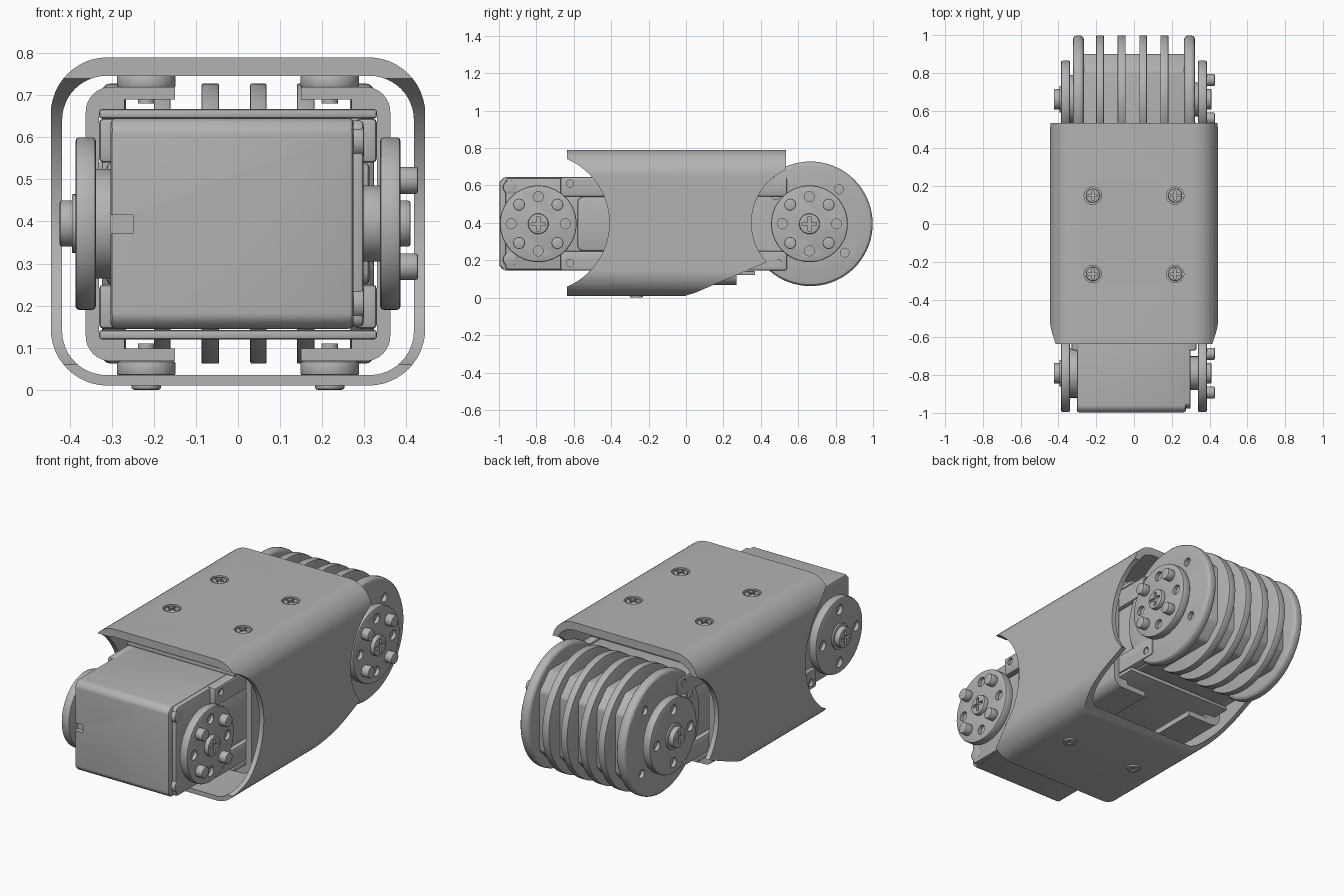
import bpy, bmesh, math

cube = bpy.data.objects.get("Cube")
if cube:
    bpy.data.objects.remove(cube, do_unlink=True)

GREY = (0.45, 0.45, 0.45, 1)
mat = bpy.data.materials.new("satin grey")
mat.use_nodes = True
mat.diffuse_color = GREY
mat.node_tree.nodes["Principled BSDF"].inputs["Base Color"].default_value = GREY
parts = []
MID = -0.065      # plane between the two actuators
AXLE = 0.395      # height of both axles


def circle(u, v, r, n=32):
    return [(u + r * math.cos(2 * math.pi * i / n), v + r * math.sin(2 * math.pi * i / n))
            for i in range(n)]


def ring(u, v, r, hole, count, start):
    """Several small circles set around a centre."""
    return [circle(u + r * math.cos(start + i * math.tau / count),
                   v + r * math.sin(start + i * math.tau / count), hole, 16) for i in range(count)]


def rect(u0, u1, v0, v1):
    return [(u0, v0), (u1, v0), (u1, v1), (u0, v1)]


def rounded(u0, u1, v0, v1, r, n=8):
    pts = []
    for k, (u, v) in enumerate([(u1 - r, v1 - r), (u0 + r, v1 - r), (u0 + r, v0 + r), (u1 - r, v0 + r)]):
        for i in range(n + 1):
            a = math.pi / 2 * (k + i / n)
            pts.append((u + r * math.cos(a), v + r * math.sin(a)))
    return pts


def apply(ob, mod):
    bpy.context.view_layer.objects.active = ob
    bpy.ops.object.modifier_apply(modifier=mod.name)


def prism(name, outlines, axis, lo, hi, bevel=0, segments=2, keep=True):
    """Extrude one or more outlines along an axis."""
    place = {"X": lambda u, v, w: (w, u, v), "Y": lambda u, v, w: (u, w, v),
             "Z": lambda u, v, w: (u, v, w)}[axis]
    bm = bmesh.new()
    for pts in outlines:
        a = [bm.verts.new(place(u, v, lo)) for u, v in pts]
        b = [bm.verts.new(place(u, v, hi)) for u, v in pts]
        bm.faces.new(a)
        bm.faces.new(b[::-1])
        for i in range(len(pts)):
            j = (i + 1) % len(pts)
            bm.faces.new((a[i], b[i], b[j], a[j]))
    bmesh.ops.recalc_face_normals(bm, faces=bm.faces)
    me = bpy.data.meshes.new(name)
    bm.to_mesh(me)
    bm.free()
    ob = bpy.data.objects.new(name, me)
    bpy.context.collection.objects.link(ob)
    me.materials.append(mat)
    if bevel:
        mod = ob.modifiers.new("bevel", "BEVEL")
        mod.width, mod.segments = bevel, segments
        mod.limit_method, mod.angle_limit = "ANGLE", math.radians(40)
        apply(ob, mod)
    if keep:
        parts.append(ob)
    return ob


def cut(ob, outlines, axis, lo, hi):
    cutter = prism("cutter", outlines, axis, lo, hi, keep=False)
    mod = ob.modifiers.new("cut", "BOOLEAN")
    mod.operation, mod.object, mod.solver = "DIFFERENCE", cutter, "EXACT"
    apply(ob, mod)
    bpy.data.objects.remove(cutter, do_unlink=True)


def cross_screw(name, u, v, axis, inner, outer, r):
    """Screw head with a cross slot in its outer face."""
    ob = prism(name, [circle(u, v, r)], axis, min(inner, outer), max(inner, outer), 0.006)
    way = 1 if outer > inner else -1
    lo, hi = sorted((outer - way * 0.012, outer + way * 0.02))
    for a, b in ((0.7 * r, 0.15 * r), (0.15 * r, 0.7 * r)):
        cut(ob, [rect(u - a, u + a, v - b, v + b)], axis, lo, hi)


# Outer sleeve with round cutaways at both ends and a sloping underside
shell = prism("outer_sleeve", [rounded(-0.445, 0.445, 0.01, 0.79, 0.135, 12)], "Y", -0.635, 0.535)
cut(shell, [rounded(-0.418, 0.418, 0.035, 0.746, 0.105, 12)], "Y", -0.8, 0.8)
cut(shell, [circle(-0.78, 0.4, 0.37, 96)], "X", -0.6, 0.6)
cut(shell, [circle(0.66, 0.4, 0.31, 96)], "X", -0.6, 0.6)
cut(shell, [[(-0.02, 0.005), (0.05, 0.027), (0.42, 0.185), (0.6, 0.27), (0.6, -0.1), (-0.02, -0.1)]],
    "X", -0.6, 0.6)
screw_spots = [(x, y) for x in (-0.218, 0.218) for y in (-0.265, 0.15)]
cut(shell, [circle(x, y, 0.046) for x, y in screw_spots], "Z", 0.765, 0.85)

# Sleeve screws and spacers
for x, y in screw_spots:
    cross_screw("top_screw", x, y, "Z", 0.755, 0.787, 0.037)
    prism("top_spacer", [circle(x, y, 0.07)], "Z", 0.718, 0.748, 0.006)
    prism("top_screw_tip", [circle(x, y, 0.02)], "Z", 0.68, 0.72)
    if y < 0:
        cross_screw("bottom_screw", x, y, "Z", 0.03, 0.0, 0.035)
        prism("bottom_spacer", [circle(x, y, 0.07)], "Z", 0.034, 0.068, 0.006)
        prism("bottom_screw_tip", [circle(x, y, 0.02)], "Z", 0.065, 0.11)

# Inner bracket: two C shaped halves
bracket = prism("inner_bracket", [rounded(-0.362, 0.362, 0.068, 0.72, 0.06)], "Y", -0.4, 0.27)
cut(bracket, [rounded(-0.33, 0.33, 0.098, 0.69, 0.035)], "Y", -0.6, 0.6)
cut(bracket, [rect(-0.15, 0.15, -0.1, 0.9)], "Y", -0.6, 0.6)

# Frame plates and side rails joining both actuators
for z0, z1 in ((0.645, 0.667), (0.12, 0.142)):
    prism("frame_plate", [rect(-0.33, 0.33, z0, z1)], "Y", -0.5, 0.37, 0.006)
for z0, z1 in ((0.66, 0.695), (0.093, 0.125)):
    prism("frame_blocks", [rect(s - 0.03, s + 0.03, z0, z1) for s in (-0.3, 0.3)], "Y", -0.4, 0.27)
for s in (-1, 1):
    lo, hi = sorted((s * 0.28, s * 0.33))
    for z0, z1, zh in ((0.54, 0.645, 0.61), (0.145, 0.25, 0.185)):
        rail = prism("side_rail", [rect(-0.67, 0.54, z0, z1)], "X", lo, hi, 0.01)
        c0, c1 = sorted((s * 0.315, s * 0.36))
        cut(rail, [circle(y, zh, 0.02, 16) for y in (-0.62, 0.49)], "X", c0, c1)
    lo, hi = sorted((s * 0.2, s * 0.312))
    prism("side_panel", [rounded(-0.58, 0.45, 0.25, 0.54, 0.03, 3)], "X", lo, hi, 0.01)
prism("connector_pins", [rect(0.42, 0.45, z, z + 0.03) for z in (0.27, 0.33, 0.39, 0.45, 0.51)],
      "X", -0.335, -0.3)


def actuator(tag, flip, end, chamfer):
    """Motor body with a drive disc on its left side and an idler on the right."""
    def Y(y):
        return 2 * MID - y if flip else y

    c = chamfer
    ys = [(-0.2, 0.145), (-0.2, 0.645), (end + c, 0.645), (end, 0.645 - c), (end, 0.145 + c),
          (end + c, 0.145)]
    body = prism(tag + "_motor_body", [[(Y(y), z) for y, z in ys]], "X", -0.303, 0.275, 0.012)
    if not flip:
        cut(body, [rect(-0.4, -0.25, 0.372, 0.415)], "Y", -1.1, -0.97)
        prism("front_side_cover", [rounded(-0.965, -0.2, 0.15, 0.64, 0.02, 3)], "X", 0.26, 0.298, 0.008)
        prism("front_corner_bolts", [circle(-0.94, z, 0.038) for z in (0.205, 0.59)], "X", 0.24, 0.3, 0.006)
    y = Y(-0.79)
    for s, hub, bolts in ((1, 0.09, True), (-1, 0.13, False)):
        side = "left" if s > 0 else "right"

        def span(a, b):
            return sorted((s * a, s * b))

        prism(f"{tag}_{side}_hub", [circle(y, AXLE, hub)], "X", *span(0.27, 0.345), 0.005)
        disc = prism(f"{tag}_{side}_disc", [circle(y, AXLE, 0.205, 64)], "X", *span(0.338, 0.386), 0.008)
        cut(disc, ring(y, AXLE, 0.145, 0.027, 4, 0), "X", *span(0.366, 0.42))
        if bolts:
            prism(f"{tag}_{side}_bolts", ring(y, AXLE, 0.145, 0.032, 4, math.pi / 4), "X",
                  *span(0.38, 0.428), 0.006)
        cross_screw(f"{tag}_{side}_axle_screw", y, AXLE, "X", s * 0.37, s * (0.41 if bolts else 0.424), 0.055)
        if not bolts:
            prism(f"{tag}_{side}_washer", [circle(y, AXLE, 0.07)], "X", *span(0.38, 0.395), 0.003)


actuator("front", False, -0.998, 0.025)
actuator("rear", True, -1.03, 0.085)

# Finned rear drum with drilled end plates
for x0, x1 in ((-0.2, -0.16), (-0.087, -0.045), (0.029, 0.068), (0.14, 0.182)):
    prism("drum_fin", [circle(0.665, AXLE, 0.333, 72)], "X", x0, x1, 0.004)
for s in (-1, 1):
    lo, hi = sorted((s * 0.266, s * 0.323))
    plate = prism("drum_end_plate", [circle(0.665, AXLE, 0.333, 72)], "X", lo, hi, 0.02, 3)
    lo, hi = sorted((s * 0.3, s * 0.36))
    cut(plate, ring(0.665, AXLE, 0.24, 0.024, 4, math.radians(50)), "X", lo, hi)

# Smooth curved sides while keeping the edges sharp
bpy.ops.object.select_all(action="DESELECT")
for ob in parts:
    ob.select_set(True)
bpy.context.view_layer.objects.active = shell
bpy.ops.object.shade_smooth_by_angle(angle=math.radians(30))
